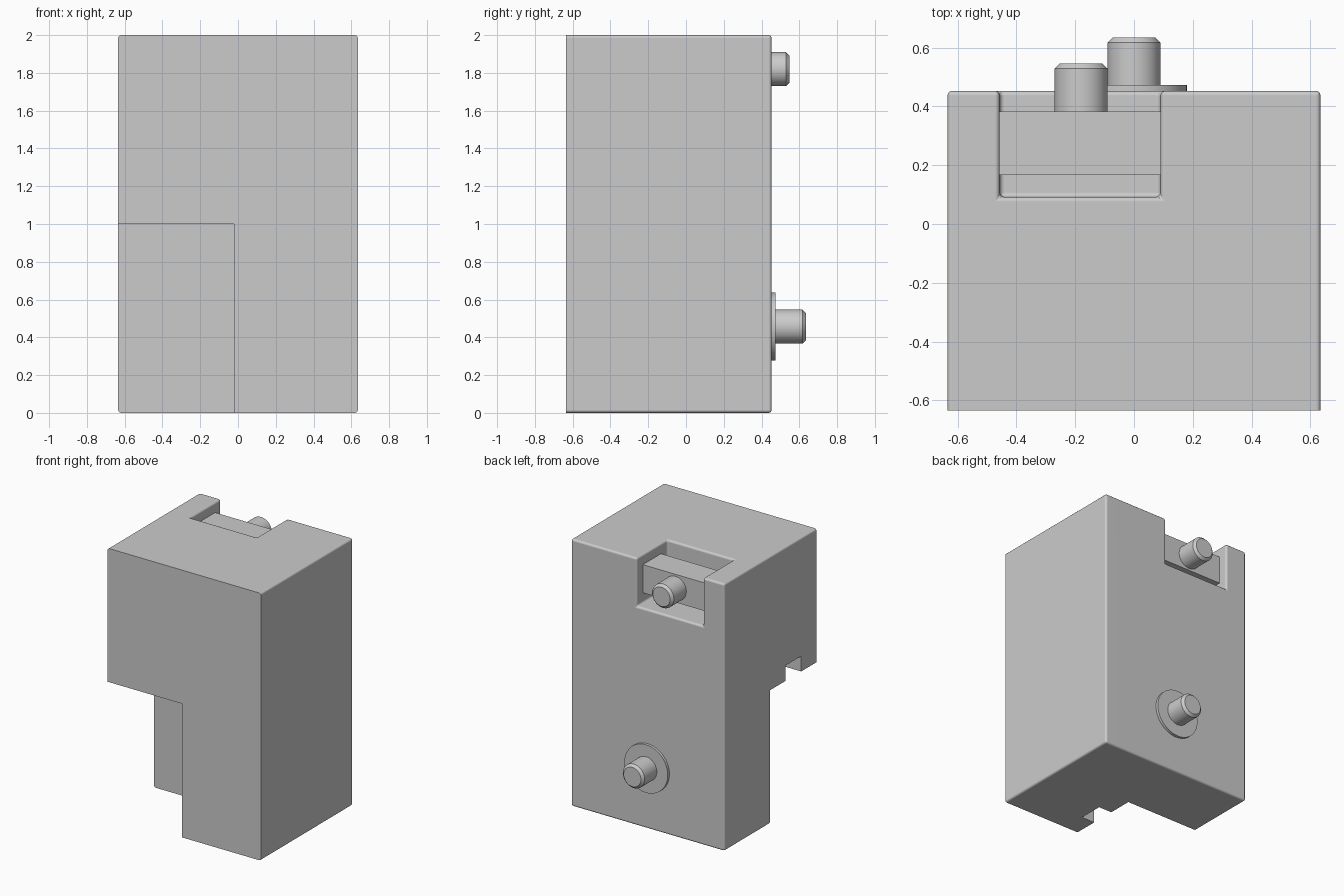
import bpy
import bmesh
import math
from mathutils import Matrix, Vector

default_cube = bpy.data.objects.get("Cube")
if default_cube:
    bpy.data.objects.remove(default_cube, do_unlink=True)

grey = bpy.data.materials.new("plain grey")
grey.use_nodes = True
grey.diffuse_color = (0.6, 0.6, 0.6, 1)
grey.node_tree.nodes["Principled BSDF"].inputs["Base Color"].default_value = (0.6, 0.6, 0.6, 1)


def add_object(name, bm):
    mesh = bpy.data.meshes.new(name)
    bm.to_mesh(mesh)
    bm.free()
    mesh.materials.append(grey)
    obj = bpy.data.objects.new(name, mesh)
    bpy.context.collection.objects.link(obj)
    return obj


def box(name, low, high):
    low, high = Vector(low), Vector(high)
    bm = bmesh.new()
    bmesh.ops.create_cube(bm, size=1)
    bmesh.ops.scale(bm, vec=high - low, verts=bm.verts)
    bmesh.ops.translate(bm, vec=(low + high) / 2, verts=bm.verts)
    return add_object(name, bm)


def select_only(obj):
    bpy.ops.object.select_all(action="DESELECT")
    obj.select_set(True)
    bpy.context.view_layer.objects.active = obj


def cut(obj, low, high):
    """Subtract a box from the object."""
    cutter = box("cutter", low, high)
    cutter.hide_render = True
    select_only(obj)
    mod = obj.modifiers.new("cut", "BOOLEAN")
    mod.operation = "DIFFERENCE"
    mod.solver = "EXACT"
    mod.object = cutter
    bpy.ops.object.modifier_apply(modifier=mod.name)
    bpy.data.objects.remove(cutter, do_unlink=True)


def round_edges(obj, width):
    select_only(obj)
    mod = obj.modifiers.new("round", "BEVEL")
    mod.width = width
    mod.segments = 3
    mod.limit_method = "ANGLE"
    bpy.ops.object.modifier_apply(modifier=mod.name)


def smooth(obj):
    select_only(obj)
    bpy.ops.object.shade_smooth_by_angle(angle=math.radians(35))
    mod = obj.modifiers.new("weighted normals", "WEIGHTED_NORMAL")
    mod.keep_sharp = True


def peg(name, x, z, y_start, y_end, radius, chamfer=0):
    """Cylinder pointing backwards, with an optional chamfered tip."""
    bm = bmesh.new()
    bmesh.ops.create_cone(bm, cap_ends=True, segments=48, radius1=radius,
                          radius2=radius, depth=y_end - y_start)
    if chamfer:
        tip = [e for e in bm.edges if all(v.co.z > 0 for v in e.verts)]
        bmesh.ops.bevel(bm, geom=tip, offset=chamfer, segments=1, affect="EDGES")
    turn = Matrix.Rotation(-math.pi / 2, 4, "X")
    place = Matrix.Translation((x, (y_start + y_end) / 2, z))
    bmesh.ops.transform(bm, matrix=place @ turn, verts=bm.verts)
    obj = add_object(name, bm)
    smooth(obj)
    return obj


# Body: rounded block with a recess at the top of the back
body = box("body", (-0.635, -0.8, 0), (0.635, 0.453, 2))
cut(body, (-0.457, 0.092, 1.64), (0.09, 0.7, 2.3))
round_edges(body, 0.016)

# Sharp front face, lower corner notch and the groove inside it
cut(body, (-1, -1.2, -0.5), (1, -0.635, 2.5))
cut(body, (-1, -1, -0.5), (-0.02, -0.085, 1))
cut(body, (-1, -0.455, -0.5), (0.09, -0.27, 1.115))
smooth(body)

# Bar spanning the recess, with its peg
box("recess_bar", (-0.46, 0.167, 1.715), (0.093, 0.382, 1.925))
peg("upper_peg", -0.18, 1.82, 0.37, 0.547, 0.09, 0.018)

# Lower peg on its flat washer
peg("lower_washer", 0, 0.457, 0.44, 0.473, 0.18)
peg("lower_peg", 0, 0.457, 0.46, 0.635, 0.09, 0.018)
